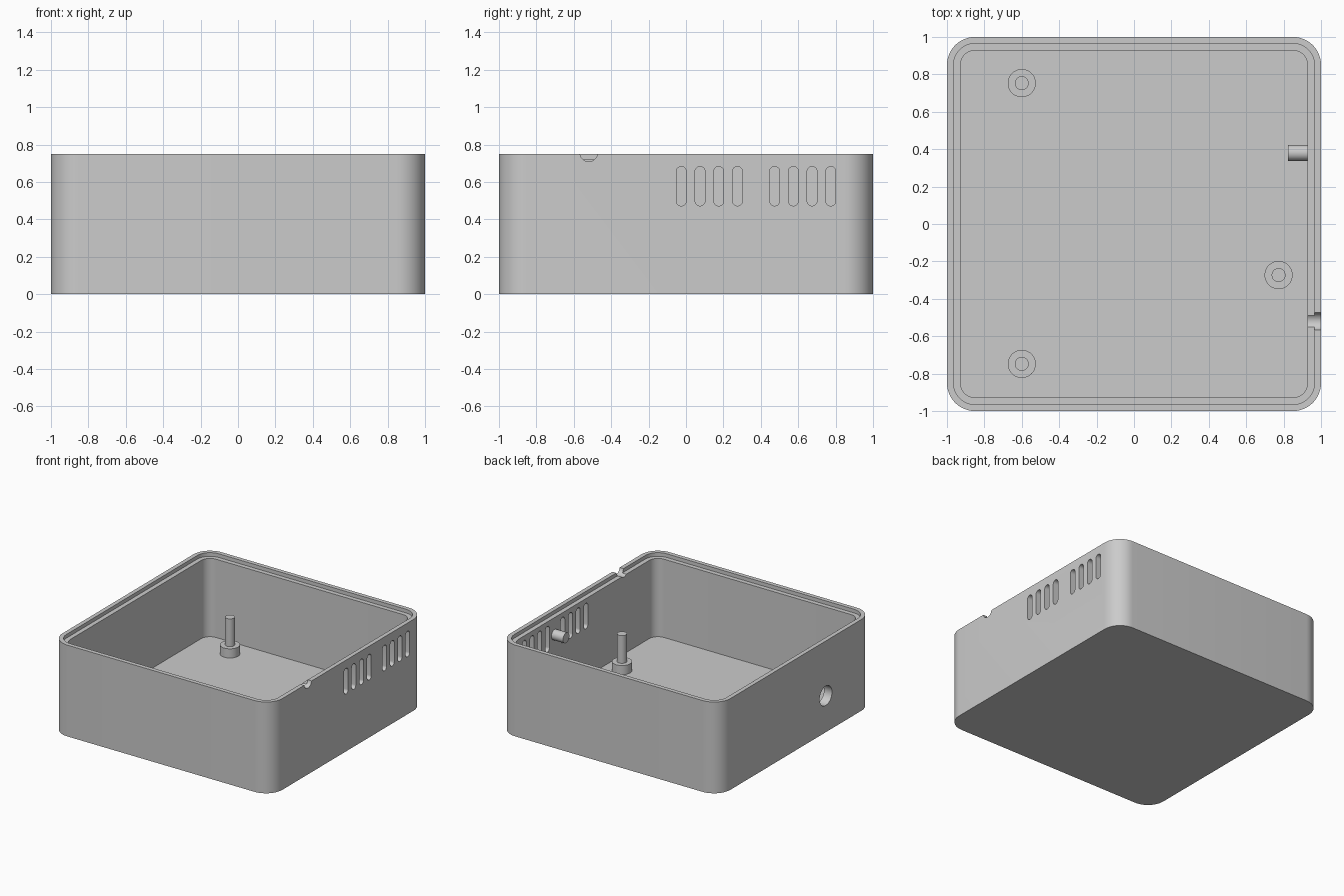
import bpy, bmesh, math
from mathutils import Matrix

if "Cube" in bpy.data.objects:
    bpy.data.objects.remove(bpy.data.objects["Cube"], do_unlink=True)

HEIGHT, FLOOR, LEDGE = 0.75, 0.077, 0.72
OUTER, LIP, INNER, RADIUS = 1.0, 0.965, 0.928, 0.15

grey = bpy.data.materials.new("plastic_grey")
grey.use_nodes = True
colour = (0.6, 0.6, 0.6, 1)
grey.diffuse_color = colour
grey.node_tree.nodes["Principled BSDF"].inputs["Base Color"].default_value = colour


def rounded_rect(hx, hy, r, steps=12):
    """Outline of a rectangle with rounded corners, counter-clockwise."""
    pts = []
    for k, (sx, sy) in enumerate(((1, 1), (-1, 1), (-1, -1), (1, -1))):
        for i in range(steps + 1):
            a = math.pi / 2 * (k + i / steps)
            pts.append((sx * (hx - r) + r * math.cos(a), sy * (hy - r) + r * math.sin(a)))
    return pts


def loft(name, rings):
    """Join stacked (outline, z) rings and cap both ends."""
    bm = bmesh.new()
    loops = [[bm.verts.new((x, y, z)) for x, y in pts] for pts, z in rings]
    for a, b in zip(loops, loops[1:]):
        for i in range(len(a)):
            j = (i + 1) % len(a)
            bm.faces.new((a[i], a[j], b[j], b[i]))
    bm.faces.new(loops[0][::-1])
    bm.faces.new(loops[-1])
    bmesh.ops.recalc_face_normals(bm, faces=bm.faces)
    mesh = bpy.data.meshes.new(name)
    bm.to_mesh(mesh)
    bm.free()
    mesh.materials.append(grey)
    obj = bpy.data.objects.new(name, mesh)
    bpy.context.collection.objects.link(obj)
    return obj


def circle(r, n=40):
    return [(r * math.cos(math.tau * i / n), r * math.sin(math.tau * i / n)) for i in range(n)]


def along_x(name, outline, x0, x1, y, z):
    """Prism running along x; outline is (height, width)."""
    obj = loft(name, [(outline, x0), (outline, x1)])
    # local x -> -z, local y -> y, local z -> x
    obj.data.transform(Matrix.Translation((0, y, z)) @ Matrix.Rotation(math.pi / 2, 4, 'Y'))
    return obj


def smooth(obj):
    bpy.ops.object.select_all(action='DESELECT')
    obj.select_set(True)
    bpy.context.view_layer.objects.active = obj
    bpy.ops.object.shade_smooth_by_angle(angle=math.radians(30))


def wall_ring(half, z):
    return rounded_rect(half, half, RADIUS - (OUTER - half)), z


# Open tray with a stepped rim
case = loft("case_shell", [
    wall_ring(OUTER, 0), wall_ring(OUTER, HEIGHT), wall_ring(LIP, HEIGHT),
    wall_ring(LIP, LEDGE), wall_ring(INNER, LEDGE), wall_ring(INNER, FLOOR)])

# Vent slots, cable notch and round port
cutters = []
slot = rounded_rect(0.105, 0.0265, 0.026, 8)
for start in (-0.025, 0.474):
    for i in range(4):
        cutters.append(along_x("vent_cutter", slot, 0.85, 1.1, start + 0.1 * i, 0.577))
cutters.append(along_x("notch_cutter", circle(0.047), 0.85, 1.1, -0.52, 0.756))
cutters.append(along_x("port_cutter", circle(0.08), -1.1, -0.85, -0.387, 0.3))

bpy.context.view_layer.objects.active = case
for cutter in cutters:
    cutter.hide_render = True
    mod = case.modifiers.new("cut", 'BOOLEAN')
    mod.operation, mod.solver, mod.object = 'DIFFERENCE', 'EXACT', cutter
    bpy.ops.object.modifier_apply(modifier=mod.name)
for cutter in cutters:
    bpy.data.objects.remove(cutter, do_unlink=True)
smooth(case)

# Stepped mounting posts on the floor
for i, (x, y) in enumerate(((-0.6, 0.753), (-0.6, -0.748), (0.773, -0.273))):
    wide, thin = circle(0.075), circle(0.037)
    post = loft(f"mounting_post_{i + 1}", [
        (wide, FLOOR - 0.01), (wide, 0.152), (thin, 0.152), (thin, 0.38)])
    post.location = (x, y, 0)
    smooth(post)

# Peg on the inside of the vented wall
smooth(along_x("wall_peg", circle(0.042), 0.823, 0.94, 0.38, 0.58))
